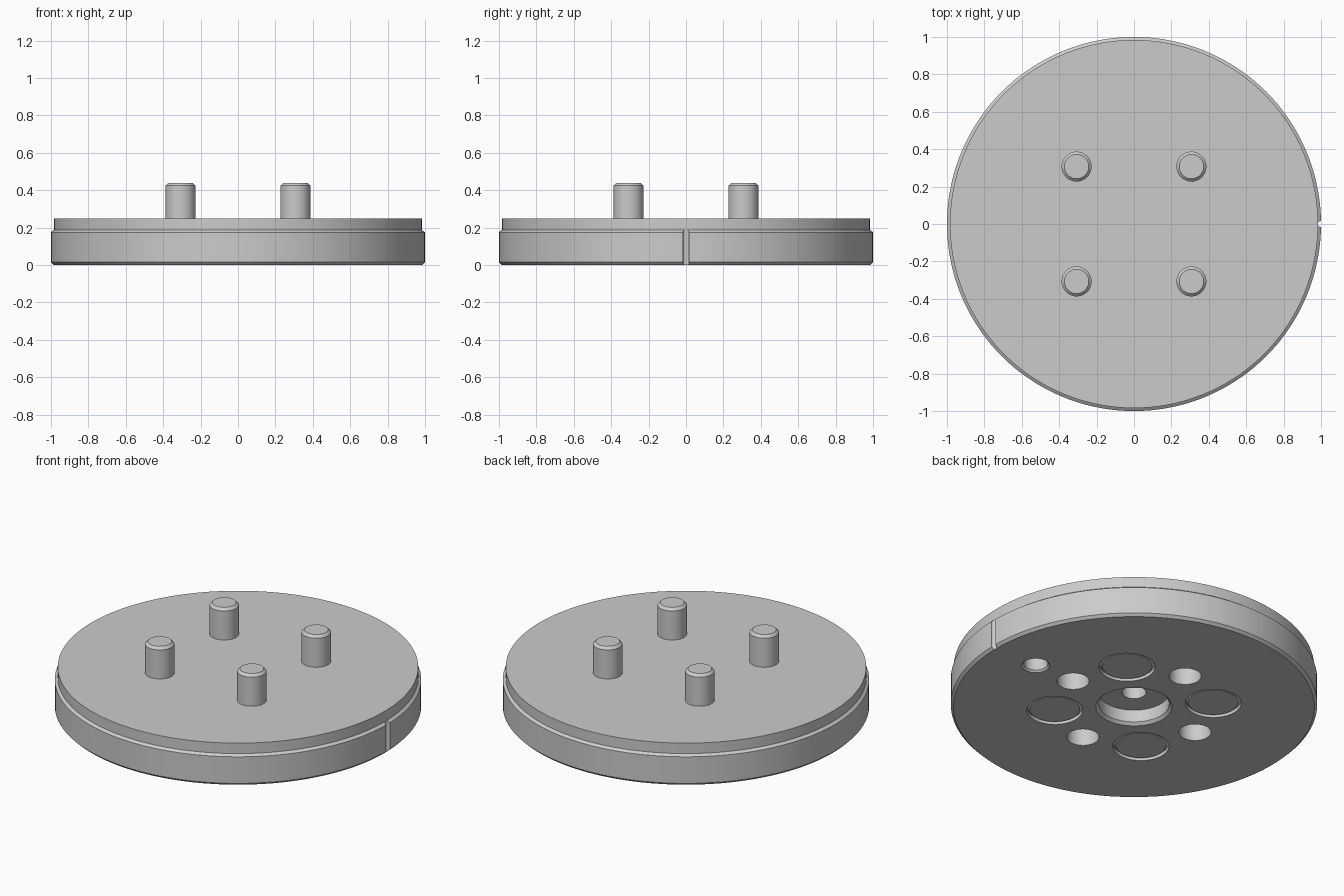
import bpy, bmesh, math

cube = bpy.data.objects.get("Cube")
if cube:
    bpy.data.objects.remove(cube, do_unlink=True)

steel = bpy.data.materials.new("plain grey")
steel.use_nodes = True
GREY = (0.6, 0.6, 0.6, 1)
steel.diffuse_color = GREY
steel.node_tree.nodes["Principled BSDF"].inputs["Base Color"].default_value = GREY


def lathe(name, profile, x=0, y=0, segments=64):
    """Revolve (radius, z) points, starting and ending on the axis."""
    bm = bmesh.new()
    rings = []
    for r, z in profile:
        if r == 0:
            rings.append([bm.verts.new((0, 0, z))])
        else:
            angles = [math.tau * i / segments for i in range(segments)]
            rings.append([bm.verts.new((r * math.cos(a), r * math.sin(a), z)) for a in angles])
    for low, high in zip(rings, rings[1:]):
        for i in range(segments):
            j = (i + 1) % segments
            corners = [low[i % len(low)], low[j % len(low)],
                       high[j % len(high)], high[i % len(high)]]
            bm.faces.new(list(dict.fromkeys(corners)))
    bmesh.ops.recalc_face_normals(bm, faces=bm.faces)
    mesh = bpy.data.meshes.new(name)
    bm.to_mesh(mesh)
    bm.free()
    mesh.materials.append(steel)
    obj = bpy.data.objects.new(name, mesh)
    obj.location = (x, y, 0)
    bpy.context.collection.objects.link(obj)
    return obj


def activate(obj):
    bpy.ops.object.select_all(action='DESELECT')
    obj.select_set(True)
    bpy.context.view_layer.objects.active = obj


def smooth(obj):
    activate(obj)
    bpy.ops.object.shade_smooth_by_angle(angle=math.radians(30))


def hole(radius, depth, x, y, chamfer=0):
    """Cutter for a blind hole in the underside."""
    rim = radius + chamfer
    profile = [(0, -0.05), (rim, -0.05), (rim, 0)]
    if chamfer:
        profile.append((radius, chamfer))
    return lathe("hole_cutter", profile + [(radius, depth), (0, depth)], x, y, 48)


# Stepped disc with a chamfered centre bore and a deeper pilot hole
disc = lathe("disc_body", [
    (0, 0.21), (0.066, 0.21), (0.066, 0.09), (0.192, 0.09), (0.192, 0.016),
    (0.208, 0), (0.985, 0), (1, 0.015), (1, 0.175), (0.984, 0.187),
    (0.984, 0.25), (0, 0.25)], segments=144)

# Underside holes, pin counterbores and the locating notch
PIN = 0.307
pin_spots = [(sx * PIN, sy * PIN) for sx in (-1, 1) for sy in (-1, 1)]
cutters = [hole(0.088, 0.18, 0.434 * math.cos(i * math.pi / 2),
                0.434 * math.sin(i * math.pi / 2)) for i in range(4)]
cutters += [hole(0.153, 0.05, x, y) for x, y in pin_spots]
cutters.append(hole(0.066, 0.18, 0.70, 0, chamfer=0.011))
cutters.append(hole(0.017, 0.187, 1, 0))
for cutter in cutters:
    cutter.hide_render = True
    mod = disc.modifiers.new("cut", 'BOOLEAN')
    mod.operation = 'DIFFERENCE'
    mod.solver = 'EXACT'
    mod.object = cutter
activate(disc)
for mod in list(disc.modifiers):
    bpy.ops.object.modifier_apply(modifier=mod.name)
for cutter in cutters:
    bpy.data.objects.remove(cutter, do_unlink=True)
smooth(disc)

# Pins with chamfered tips and heads set into the underside
for number, (x, y) in enumerate(pin_spots, 1):
    smooth(lathe(f"pin_{number}", [
        (0, 0.006), (0.136, 0.006), (0.151, 0.02), (0.151, 0.049), (0.08, 0.049),
        (0.08, 0.425), (0.065, 0.44), (0, 0.44)], x, y))
